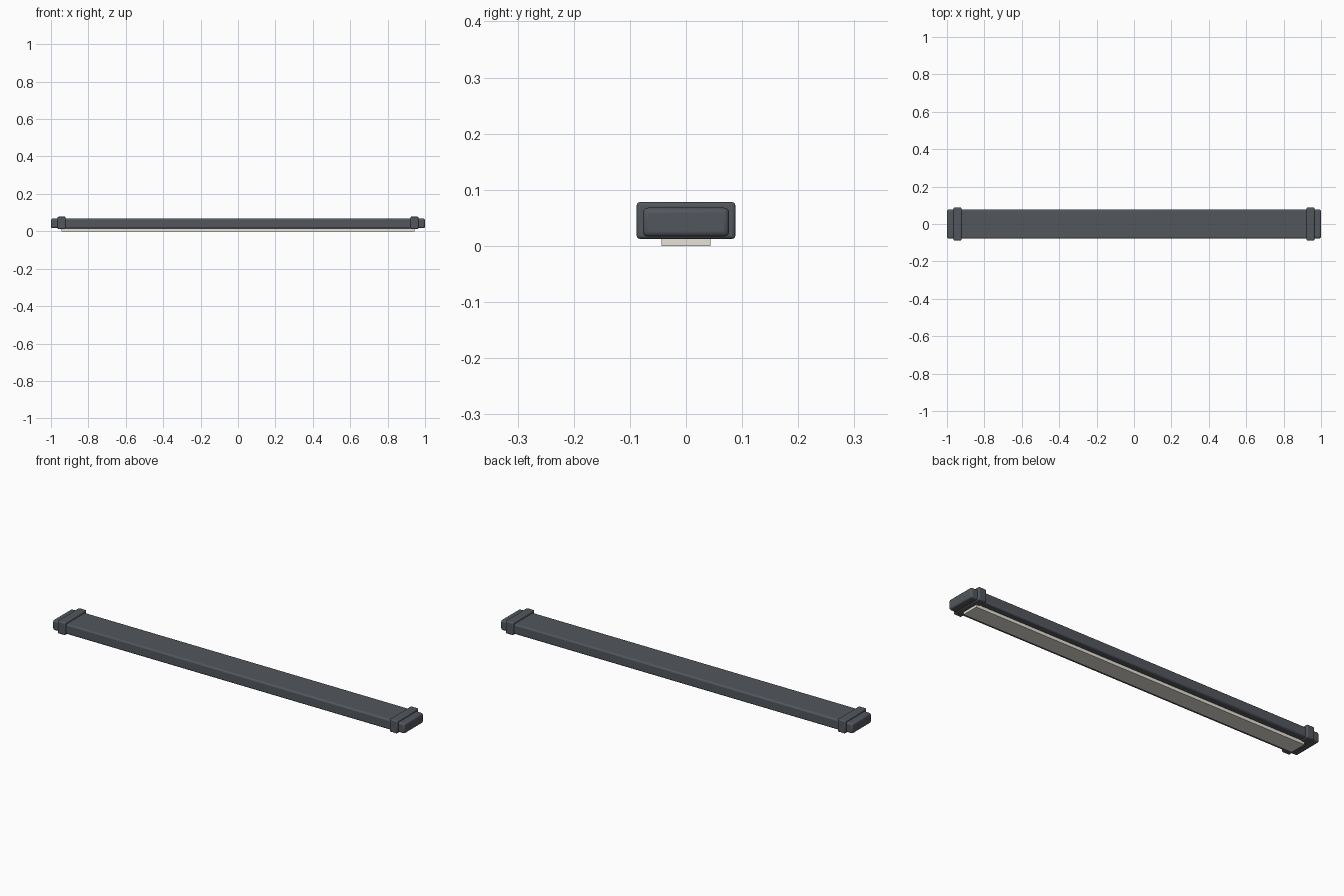
import bpy

if "Cube" in bpy.data.objects:
    bpy.data.objects.remove(bpy.data.objects["Cube"])


def material(name, color):
    m = bpy.data.materials.new(name)
    m.diffuse_color = color
    m.use_nodes = True
    m.node_tree.nodes["Principled BSDF"].inputs["Base Color"].default_value = m.diffuse_color
    return m


dark = material("dark_grey", (0.085, 0.095, 0.11, 1))
cream = material("cream", (0.80, 0.75, 0.68, 1))


def box(name, lo, hi, mat, bevel=0.0):
    """Rounded box between two opposite corners."""
    size = [b - a for a, b in zip(lo, hi)]
    bpy.ops.mesh.primitive_cube_add(size=1, location=[(a + b) / 2 for a, b in zip(lo, hi)])
    ob = bpy.context.object
    ob.name = name
    ob.scale = size
    bpy.ops.object.transform_apply(location=False, rotation=False, scale=True)
    ob.data.materials.append(mat)
    if bevel:
        mod = ob.modifiers.new("rounded_edges", 'BEVEL')
        mod.width = bevel
        mod.segments = 3
        bpy.ops.object.shade_smooth_by_angle()
    return ob


# Long housing
box("housing", (-0.945, -0.078, 0.016), (0.945, 0.078, 0.068), dark, 0.008)

# Light panel underneath
box("light_panel", (-0.943, -0.044, 0.0), (0.943, 0.044, 0.022), cream)

# Collar and end cap on both ends
for side, s in (("left", -1), ("right", 1)):
    def ends(a, b):
        return sorted((s * a, s * b))
    x0, x1 = ends(0.921, 0.965)
    box(side + "_collar", (x0, -0.088, 0.0125), (x1, 0.088, 0.078), dark, 0.006)
    x0, x1 = ends(0.94, 1.0)
    box(side + "_end_cap", (x0, -0.077, 0.0165), (x1, 0.077, 0.068), dark, 0.009)
